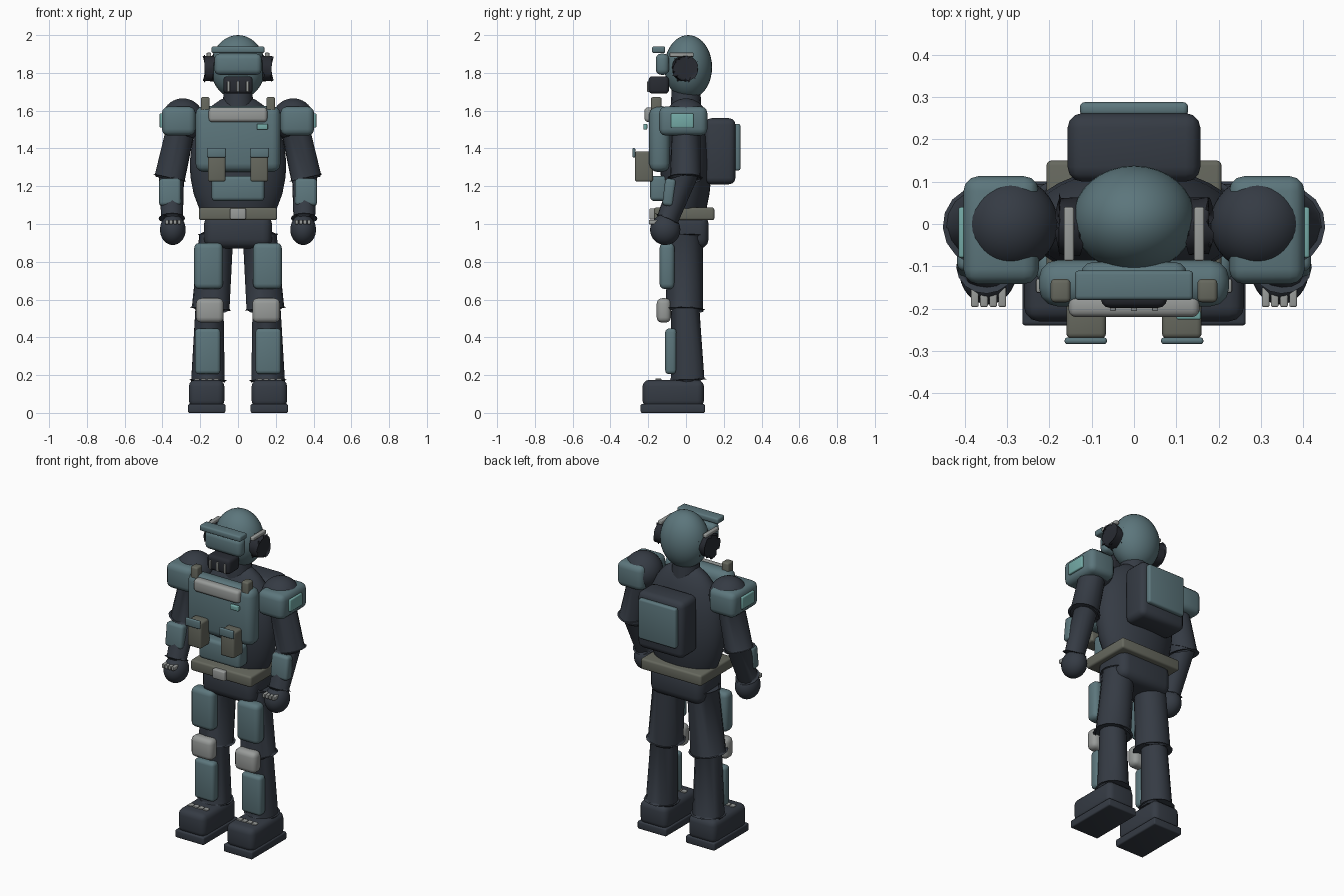
import bpy, bmesh, math
from mathutils import Vector, Matrix

if "Cube" in bpy.data.objects:
    bpy.data.objects.remove(bpy.data.objects["Cube"])


def material(name, rgb):
    m = bpy.data.materials.new(name)
    lin = [((c / 255 + 0.055) / 1.055) ** 2.4 for c in rgb]
    m.diffuse_color = (*lin, 1)
    m.use_nodes = True
    m.node_tree.nodes["Principled BSDF"].inputs["Base Color"].default_value = m.diffuse_color
    return m


DARK = material("charcoal", (53, 59, 68))
TEAL = material("dusty teal", (92, 118, 124))
CYAN = material("pale cyan", (116, 170, 166))
GREY = material("light grey", (152, 155, 153))
OLIVE = material("olive drab", (102, 104, 94))
BLACK = material("near black", (40, 43, 50))


def finish(name, bm, mat, matrix=Matrix(), bevel=0.0, segments=3, angle=40):
    mesh = bpy.data.meshes.new(name)
    bm.transform(matrix)
    if bevel:
        edges = [e for e in bm.edges if e.calc_face_angle(0) > math.radians(50)]
        bmesh.ops.bevel(bm, geom=edges, offset=bevel, segments=segments,
                        profile=0.5, affect='EDGES')
    bmesh.ops.recalc_face_normals(bm, faces=bm.faces)
    bm.to_mesh(mesh)
    bm.free()
    mesh.materials.append(mat)
    ob = bpy.data.objects.new(name, mesh)
    bpy.context.collection.objects.link(ob)
    bpy.context.view_layer.objects.active = ob
    for o in bpy.context.selected_objects:
        o.select_set(False)
    ob.select_set(True)
    bpy.ops.object.shade_smooth_by_angle(angle=math.radians(angle))
    return ob


def box(name, x, y, z, mat, bevel=0.02, tilt=0):
    """Rounded box given by its (min, max) range on each axis."""
    centre = Vector([(a + b) / 2 for a, b in (x, y, z)])
    size = [abs(b - a) for a, b in (x, y, z)]
    bm = bmesh.new()
    bmesh.ops.create_cube(bm, size=1)
    m = Matrix.Translation(centre) @ Matrix.Rotation(tilt, 4, 'X') @ Matrix.Diagonal((*size, 1))
    return finish(name, bm, mat, m, min(bevel, min(size) * 0.48))


def ball(name, centre, radii, mat):
    bm = bmesh.new()
    bmesh.ops.create_uvsphere(bm, u_segments=32, v_segments=20, radius=1)
    return finish(name, bm, mat, Matrix.Translation(centre) @ Matrix.Diagonal((*radii, 1)))


def limb(name, a, b, ra, rb, mat, bevel=0.012, sides=16):
    """Tapered cylinder from point a to point b."""
    a, b = Vector(a), Vector(b)
    d = b - a
    bm = bmesh.new()
    bmesh.ops.create_cone(bm, cap_ends=True, segments=sides, radius1=ra, radius2=rb, depth=d.length)
    m = Matrix.Translation((a + b) / 2) @ d.to_track_quat('Z', 'Y').to_matrix().to_4x4()
    return finish(name, bm, mat, m, bevel, 2)


def lathe(name, profile, depth, mat, sides=32):
    """Elliptical body from (radius, height) pairs; depth scales y."""
    bm = bmesh.new()
    rings = []
    for r, z in profile:
        rings.append([bm.verts.new((r * math.cos(t), r * depth * math.sin(t), z))
                      for t in (2 * math.pi * i / sides for i in range(sides))])
    for lo, hi in zip(rings, rings[1:]):
        for i in range(sides):
            j = (i + 1) % sides
            bm.faces.new((lo[i], lo[j], hi[j], hi[i]))
    bm.faces.new(rings[0])
    bm.faces.new(rings[-1])
    return finish(name, bm, mat)


# Head and face gear
ball("helmet", (0, 0.012, 1.83), (0.145, 0.126, 0.17), TEAL)
box("brow", (-0.14, 0.14), (-0.18, -0.11), (1.905, 1.94), TEAL, 0.01)
box("visor", (-0.125, 0.125), (-0.16, -0.09), (1.79, 1.902), TEAL, 0.028)
box("mouthpiece", (-0.078, 0.078), (-0.198, -0.09), (1.69, 1.782), BLACK, 0.02)
for i in (-1, 0, 1):
    box("mouth_bar", (i * 0.05 - 0.007, i * 0.05 + 0.007), (-0.206, -0.19), (1.7, 1.755), GREY, 0.003)
limb("neck", (0, 0, 1.58), (0, 0, 1.7), 0.085, 0.075, DARK)

# Torso
lathe("torso", [(0.17, 1.02), (0.205, 1.08), (0.235, 1.16), (0.252, 1.25), (0.255, 1.33),
                (0.245, 1.42), (0.222, 1.5), (0.185, 1.57), (0.14, 1.625), (0.09, 1.66),
                (0.04, 1.675)], 0.53, DARK)
box("pelvis", (-0.18, 0.18), (-0.12, 0.12), (0.87, 1.05), DARK, 0.05)
box("chest_plate", (-0.225, 0.225), (-0.195, -0.085), (1.275, 1.625), TEAL, 0.045)
box("abdomen_plate", (-0.14, 0.14), (-0.19, -0.1), (1.122, 1.255), TEAL, 0.02)
box("collar_bar", (-0.155, 0.155), (-0.22, -0.165), (1.54, 1.617), GREY, 0.018)
box("chest_light", (0.1, 0.158), (-0.226, -0.205), (1.5, 1.53), CYAN, 0.005)
box("belt", (-0.207, 0.207), (-0.17, 0.15), (1.02, 1.087), OLIVE, 0.012)
box("buckle", (-0.042, 0.042), (-0.194, -0.16), (1.024, 1.083), GREY, 0.008)

# Backpack
box("backpack", (-0.157, 0.157), (0.1, 0.262), (1.21, 1.56), DARK, 0.035)
box("backpack_panel", (-0.128, 0.128), (0.255, 0.288), (1.283, 1.53), TEAL, 0.012)

for s in (-1, 1):
    def side(a, b):
        return tuple(sorted((s * a, s * b)))

    # Ear gear
    limb("ear_cup", (s * 0.13, -0.005, 1.823), (s * 0.177, -0.005, 1.823), 0.068, 0.066, BLACK, 0.012, 24)
    box("ear_strip", side(0.142, 0.166), (-0.087, 0.04), (1.885, 1.907), GREY, 0.005)

    # Chest straps and pouches
    box("strap", side(0.15, 0.197), (-0.185, -0.13), (1.55, 1.672), OLIVE, 0.01)
    box("pouch", side(0.066, 0.16), (-0.27, -0.175), (1.224, 1.385), OLIVE, 0.012)
    box("pouch_flap", side(0.064, 0.164), (-0.284, -0.268), (1.352, 1.402), TEAL, 0.007)

    # Shoulder and arm
    ball("shoulder", (s * 0.292, 0, 1.553), (0.112, 0.112, 0.112), DARK)
    box("shoulder_pad", side(0.225, 0.403), (-0.142, 0.113), (1.468, 1.622), TEAL, 0.035)
    box("shoulder_stripe", side(0.395, 0.415), (-0.08, 0.04), (1.51, 1.585), CYAN, 0.006)
    limb("upper_arm", (s * 0.295, 0, 1.54), (s * 0.361, -0.004, 1.245), 0.075, 0.081, DARK)
    limb("forearm", (s * 0.353, 0.005, 1.275), (s * 0.35, -0.1, 1.03), 0.068, 0.058, DARK)
    box("forearm_plate", side(0.302, 0.418), (-0.118, -0.06), (1.095, 1.24), TEAL, 0.018, -0.12)
    ball("hand", (s * 0.345, -0.11, 0.97), (0.068, 0.08, 0.081), DARK)
    for i in range(4):
        x = 0.311 + i * 0.0217
        box("knuckle", side(x - 0.009, x + 0.009), (-0.196, -0.15), (0.998, 1.022), GREY, 0.004)

    # Leg
    limb("thigh", (s * 0.115, 0, 0.94), (s * 0.145, -0.01, 0.55), 0.09, 0.1, DARK)
    limb("shin", (s * 0.15, -0.005, 0.6), (s * 0.159, 0.008, 0.175), 0.074, 0.09, DARK)
    box("thigh_plate", side(0.08, 0.232), (-0.14, -0.06), (0.655, 0.9), TEAL, 0.028)
    box("knee_pad", side(0.076, 0.222), (-0.155, -0.08), (0.478, 0.607), GREY, 0.028)
    box("shin_plate", side(0.093, 0.228), (-0.11, -0.05), (0.205, 0.447), TEAL, 0.02)

    # Boot
    box("boot", side(0.072, 0.26), (-0.23, 0.095), (0.03, 0.175), DARK, 0.035)
    box("sole", side(0.067, 0.264), (-0.24, 0.1), (0, 0.047), DARK, 0.008)
    for i in range(4):
        x = 0.115 + i * 0.034
        box("boot_lace", side(x - 0.014, x + 0.014), (-0.162, -0.13), (0.165, 0.182), GREY, 0.004)
